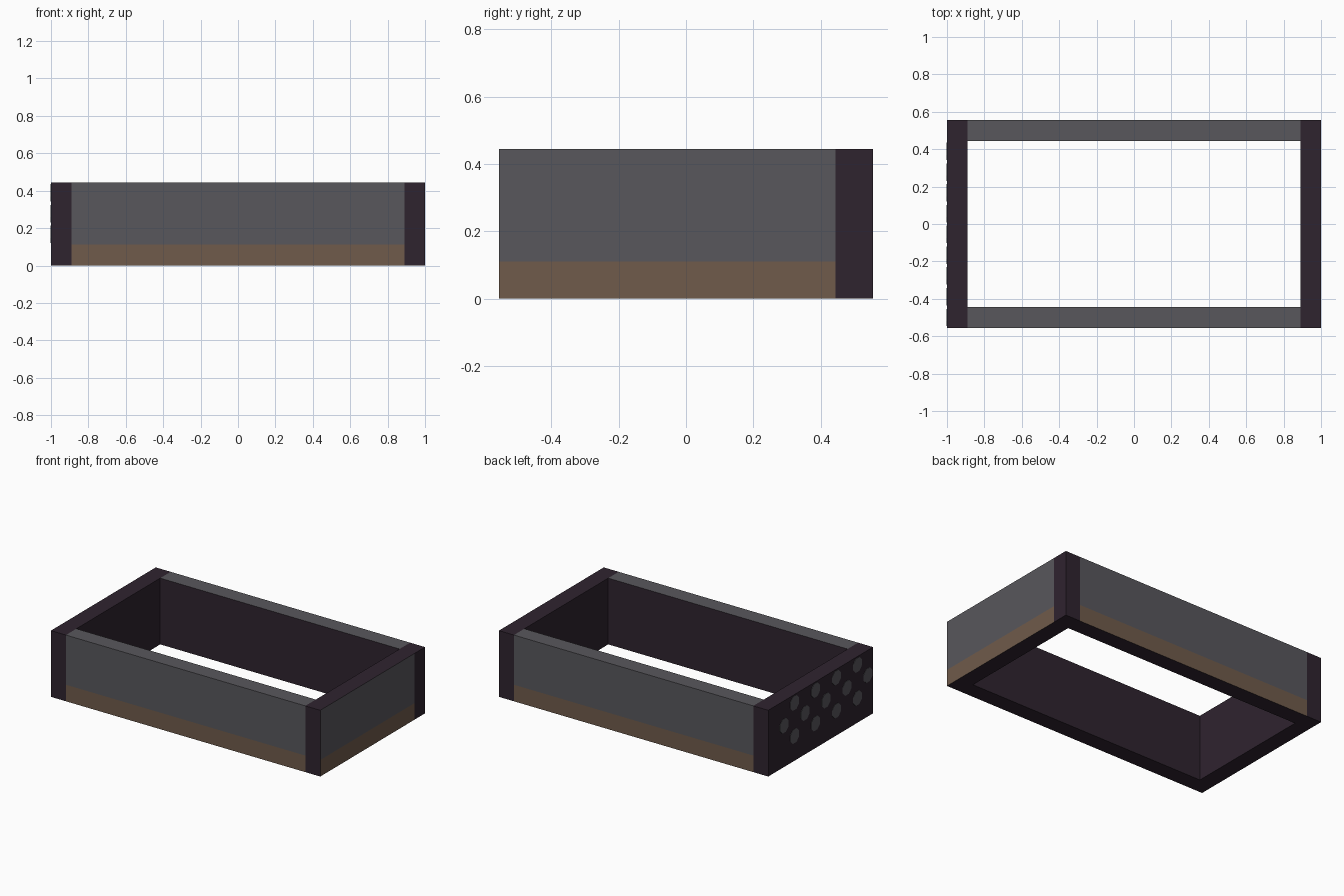
import bpy, bmesh, math
from mathutils import Matrix, Vector

cube = bpy.data.objects.get("Cube")
if cube:
    bpy.data.objects.remove(cube, do_unlink=True)

U = 1 / 9                      # module of the frame: 18 x 10 x 4 units
W, D, H = 9 * U, 5 * U, 4 * U
DARK, GREY, BROWN = range(3)


def material(name, rgb):
    mat = bpy.data.materials.new(name)
    mat.use_nodes = True
    mat.diffuse_color = (*rgb, 1)
    mat.node_tree.nodes["Principled BSDF"].inputs["Base Color"].default_value = (*rgb, 1)
    return mat


mats = [material("dark plum", (0.028, 0.017, 0.028)),
        material("stone grey", (0.098, 0.096, 0.107)),
        material("earth brown", (0.160, 0.104, 0.070))]


def finish(bm, name):
    mesh = bpy.data.meshes.new(name)
    bm.to_mesh(mesh)
    bm.free()
    for mat in mats:
        mesh.materials.append(mat)
    obj = bpy.data.objects.new(name, mesh)
    bpy.context.collection.objects.link(obj)


def wall(name, lo, hi, cuts, rule, open_ends=False):
    """Box between two corners, cut along planes and coloured per face."""
    bm = bmesh.new()
    lo, hi = Vector(lo), Vector(hi)
    size = Matrix.Diagonal((*(hi - lo), 1))
    bmesh.ops.create_cube(bm, size=1, matrix=Matrix.Translation((lo + hi) / 2) @ size)
    for point, normal in cuts:
        bmesh.ops.bisect_plane(bm, geom=bm.verts[:] + bm.edges[:] + bm.faces[:],
                               plane_co=point, plane_no=normal)
    bm.normal_update()
    if open_ends:
        ends = [f for f in bm.faces if abs(f.normal.x) > 0.5]
        bmesh.ops.delete(bm, geom=ends, context='FACES')
    for f in bm.faces:
        f.material_index = rule(f.normal, f.calc_center_median())
    finish(bm, name)


def band(z):
    return BROWN if z < U else GREY


base_cut = ((0, 0, U), (0, 0, 1))

# Front and back walls: grey over a brown base outside, dark inside
for name, side in (("front_wall", -1), ("back_wall", 1)):
    def rule(n, c, side=side):
        if n.z > 0.5:
            return GREY
        return band(c.z) if n.y * side > 0.5 else DARK
    y0, y1 = sorted((side * D, side * (D - U)))
    wall(name, (U - W, y0, 0), (W - U, y1, H), [base_cut], rule, open_ends=True)

# Left wall: banded outside with a dark strip at the back corner
wall("left_wall", (W - U, -D, 0), (W, D, H),
     [base_cut, ((0, D - U, 0), (0, 1, 0))],
     lambda n, c: band(c.z) if n.x > 0.5 and c.y < D - U else DARK)

# Right wall: plain dark
wall("right_wall", (-W, -D, 0), (U - W, D, H), [], lambda n, c: DARK)

# Chequered grey plates on the outside of the right wall
bm = bmesh.new()
turn = Matrix.Rotation(math.pi / 2, 4, 'Y') @ Matrix.Rotation(math.pi / 8, 4, 'Z')
radius = 0.42 * U / math.cos(math.pi / 8)
for row in (1, 2, 3):
    for col in range(1, 10):
        if (row + col) % 2:
            spot = Matrix.Translation((-W, D - (col + 0.5) * U, (row + 0.5) * U))
            bmesh.ops.create_cone(bm, cap_ends=True, segments=8, radius1=radius,
                                  radius2=radius, depth=0.004, matrix=spot @ turn)
for f in bm.faces:
    f.material_index = GREY
finish(bm, "right_wall_plates")
